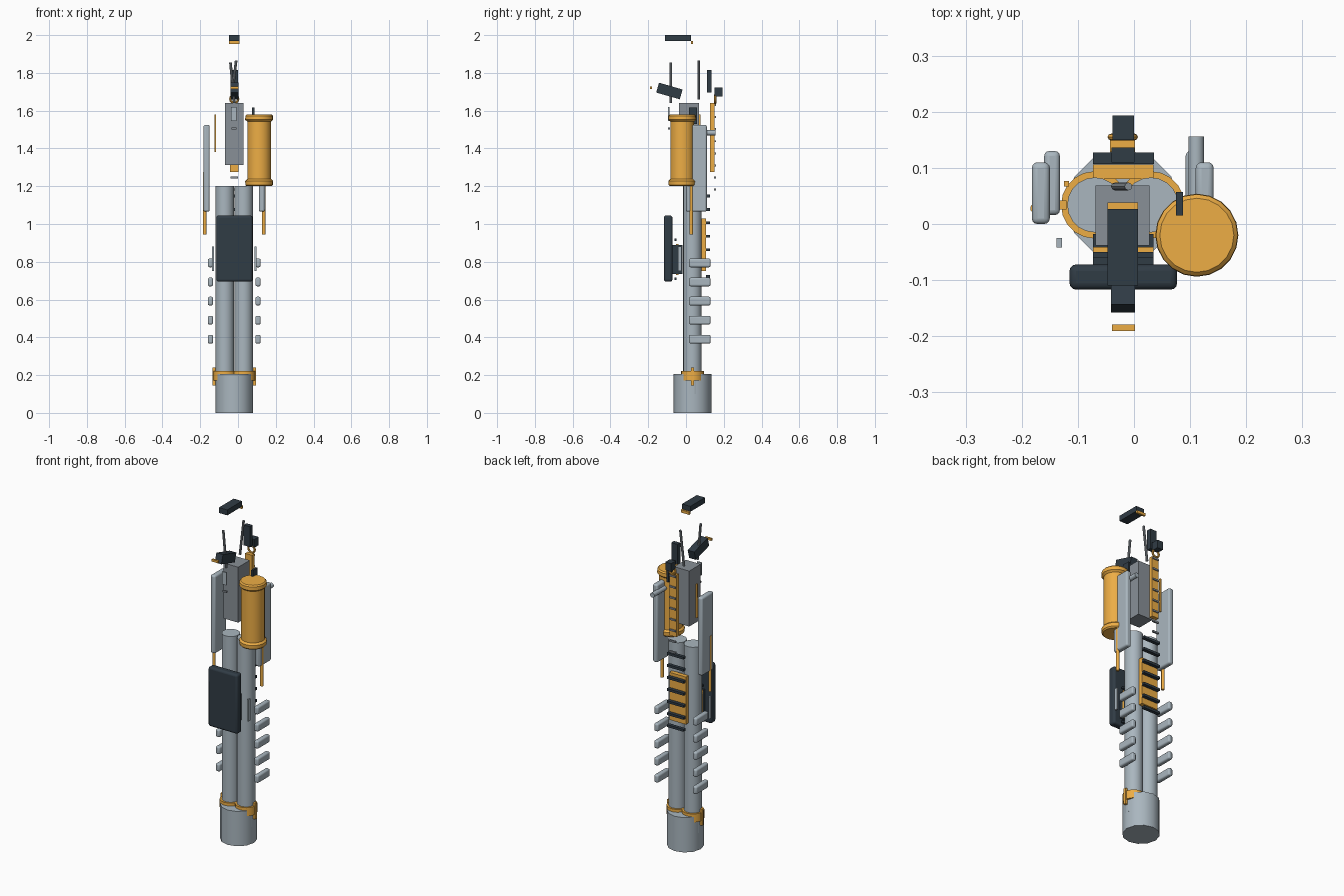
import bpy, math
from mathutils import Vector

if "Cube" in bpy.data.objects:
    bpy.data.objects.remove(bpy.data.objects["Cube"])

CX = -0.02   # symmetry line of the body


def mat(name, c):
    m = bpy.data.materials.new(name)
    m.diffuse_color = (*c, 1)
    m.use_nodes = True
    m.node_tree.nodes["Principled BSDF"].inputs["Base Color"].default_value = m.diffuse_color
    return m


ORANGE = mat("orange", (0.85, 0.42, 0.06))
DARK = mat("dark", (0.03, 0.045, 0.06))
GREY = mat("steel", (0.4, 0.47, 0.52))
MID = mat("mid_grey", (0.25, 0.28, 0.31))


def finish(o, name, m, smooth=False, bevel=0):
    o.name = name
    o.data.materials.append(m)
    if bevel:
        b = o.modifiers.new("bevel", 'BEVEL')
        b.width, b.segments = bevel, 3
    if smooth or bevel:
        bpy.ops.object.shade_smooth_by_angle(angle=math.radians(40))
    return o


def box(name, x, y, z, m, bevel=0, rot=(0, 0, 0)):
    """Box from (min, max) ranges."""
    r = (x, y, z)
    bpy.ops.mesh.primitive_cube_add(size=1, location=[(a + b) / 2 for a, b in r])
    o = bpy.context.object
    o.scale = [b - a for a, b in r]
    bpy.ops.object.transform_apply(location=False, rotation=False, scale=True)
    o.rotation_euler = rot
    return finish(o, name, m, bevel=bevel)


def rod(name, a, b, r, m, sides=16):
    """Cylinder between two points."""
    a, b = Vector(a), Vector(b)
    bpy.ops.mesh.primitive_cylinder_add(vertices=sides, radius=r, depth=(b - a).length,
                                        location=(a + b) / 2)
    o = bpy.context.object
    o.rotation_euler = (b - a).to_track_quat('Z', 'Y').to_euler()
    return finish(o, name, m, True)


def lathe(name, loc, profile, m, sides=20):
    """Revolve (radius, z) points; open ends are capped by radius 0 points."""
    n = len(profile)
    v = [(r * math.cos(2 * math.pi * i / sides), r * math.sin(2 * math.pi * i / sides), z)
         for i in range(sides) for r, z in profile]
    f = [(i * n + j, (i + 1) % sides * n + j, (i + 1) % sides * n + j + 1, i * n + j + 1)
         for i in range(sides) for j in range(n - 1)]
    me = bpy.data.meshes.new(name)
    me.from_pydata(v, [], f)
    o = bpy.data.objects.new(name, me)
    bpy.context.collection.objects.link(o)
    bpy.ops.object.select_all(action='DESELECT')
    o.select_set(True)
    bpy.context.view_layer.objects.active = o
    bpy.ops.object.mode_set(mode='EDIT')
    bpy.ops.mesh.select_all(action='SELECT')
    bpy.ops.mesh.remove_doubles(threshold=1e-5)
    bpy.ops.object.mode_set(mode='OBJECT')
    o.location = loc
    return finish(o, name, m, True)


# Base nozzle and twin tubes
rod("base_nozzle", (CX, 0.034, 0), (CX, 0.034, 0.205), 0.1, GREY, 12)
for s in (-1, 1):
    x = CX + s * 0.05
    rod("main_tube", (x, 0.034, 0.1), (x, 0.034, 1.2), 0.049, GREY, 20)
    # Orange clamp with side latch
    rod("clamp_ring", (x, 0.034, 0.172), (x, 0.034, 0.222), 0.06, ORANGE, 20)
    xl = CX + s * 0.107
    box("clamp_latch", (xl - 0.007, xl + 0.007), (0.026, 0.042), (0.145, 0.24), ORANGE)
    # Cooling fins
    for i in range(5):
        z = 0.39 + 0.101 * i
        xf = CX + s * 0.126
        box("side_fin", (xf - 0.014, xf + 0.014), (0.016, 0.13), (z - 0.023, z + 0.023), GREY, 0.009)
    # Tall side panels and their rods
    xp = CX + s * 0.146
    box("side_panel", (xp - 0.016, xp + 0.016), (0, 0.11), (1.065, 1.525), GREY, 0.01)
    xr = CX + s * 0.156
    rod("panel_rod", (xr, 0.028, 0.945), (xr, 0.028, 1.275), 0.009, ORANGE, 10)
    # Bars beside the front mount
    xb = CX + s * 0.113
    box("mount_bar", (xb - 0.005, xb + 0.005), (-0.042, -0.025), (0.75, 0.88), GREY)

# Front case and mount
box("front_case", (-0.115, 0.077), (-0.117, -0.072), (0.695, 1.045), DARK, 0.012)
box("case_mount", (-0.073, 0.035), (-0.075, -0.018), (0.735, 0.89), DARK)
box("mount_strip", (-0.073, 0.035), (-0.053, -0.041), (0.73, 0.895), ORANGE)
for z in (0.71, 0.917):
    box("mount_pin", (-0.073, 0.035), (-0.061, -0.05), (z - 0.006, z + 0.006), DARK)

# Lower rear rail with rungs
box("lower_rail", (-0.073, 0.035), (0.08, 0.106), (0.75, 1.03), ORANGE)
for i in range(7):
    z = 0.722 + 0.071 * i
    box("lower_rung", (-0.073, 0.036), (0.107, 0.127), (z - 0.007, z + 0.007), DARK)

# Upper rear rail with rungs
box("upper_rail", (-0.043, 0.002), (0.128, 0.152), (1.275, 1.64), ORANGE)
for i in range(8):
    z = 1.182 + 0.064 * i
    box("upper_rung", (-0.04, 0), (0.148, 0.158), (z - 0.005, z + 0.005), MID)
bpy.ops.mesh.primitive_torus_add(major_segments=16, minor_segments=8, major_radius=0.021,
                                 minor_radius=0.006, location=(CX, 0.155, 1.662),
                                 rotation=(math.pi / 2, 0, 0))
finish(bpy.context.object, "rail_ring", ORANGE, True)

# Main housing and details
box("housing", (-0.069, 0.028), (-0.038, 0.069), (1.313, 1.64), MID)
box("front_plate", (-0.036, -0.009), (-0.096, -0.088), (1.545, 1.62), GREY)
box("front_tab", (-0.034, -0.008), (-0.096, -0.086), (1.5, 1.51), MID)
box("housing_strip", (-0.125, -0.116), (0.067, 0.077), (1.38, 1.58), ORANGE)
rod("side_peg", (0.111, 0.03, 1.483), (0.111, 0.156, 1.483), 0.014, GREY)

# Orange tank with rounded end caps
lathe("tank", (0.112, -0.02, 0),
      [(0, 1.2), (0.066, 1.2), (0.073, 1.207), (0.074, 1.228), (0.063, 1.238), (0.063, 1.542),
       (0.074, 1.552), (0.073, 1.573), (0.066, 1.58), (0, 1.58)], ORANGE)
box("tank_bracket", (0.075, 0.087), (0.015, 0.057), (1.53, 1.617), DARK)

# Leaning antenna rods
rod("front_antenna", (-0.02, -0.08, 1.64), (-0.04, -0.08, 1.855), 0.007, MID, 8)
rod("rear_antenna", (-0.034, 0.067, 1.66), (-0.01, 0.067, 1.865), 0.007, MID, 8)

# Upper dark blocks
box("tilted_sight", (-0.041, 0.002), (-0.153, -0.023), (1.677, 1.731), DARK,
    rot=(math.radians(-16), 0, 0))
box("sight_tip", (-0.039, 0.002), (-0.191, -0.179), (1.715, 1.728), ORANGE)
box("rear_plate", (-0.04, 0.001), (0.11, 0.136), (1.695, 1.815), DARK)
box("rear_block", (-0.038, 0), (0.15, 0.193), (1.675, 1.723), DARK)
box("top_block", (-0.047, 0.007), (-0.11, 0.027), (1.968, 2.0), DARK)
box("top_block_tip", (-0.047, 0.007), (0.026, 0.038), (1.954, 1.97), ORANGE)
